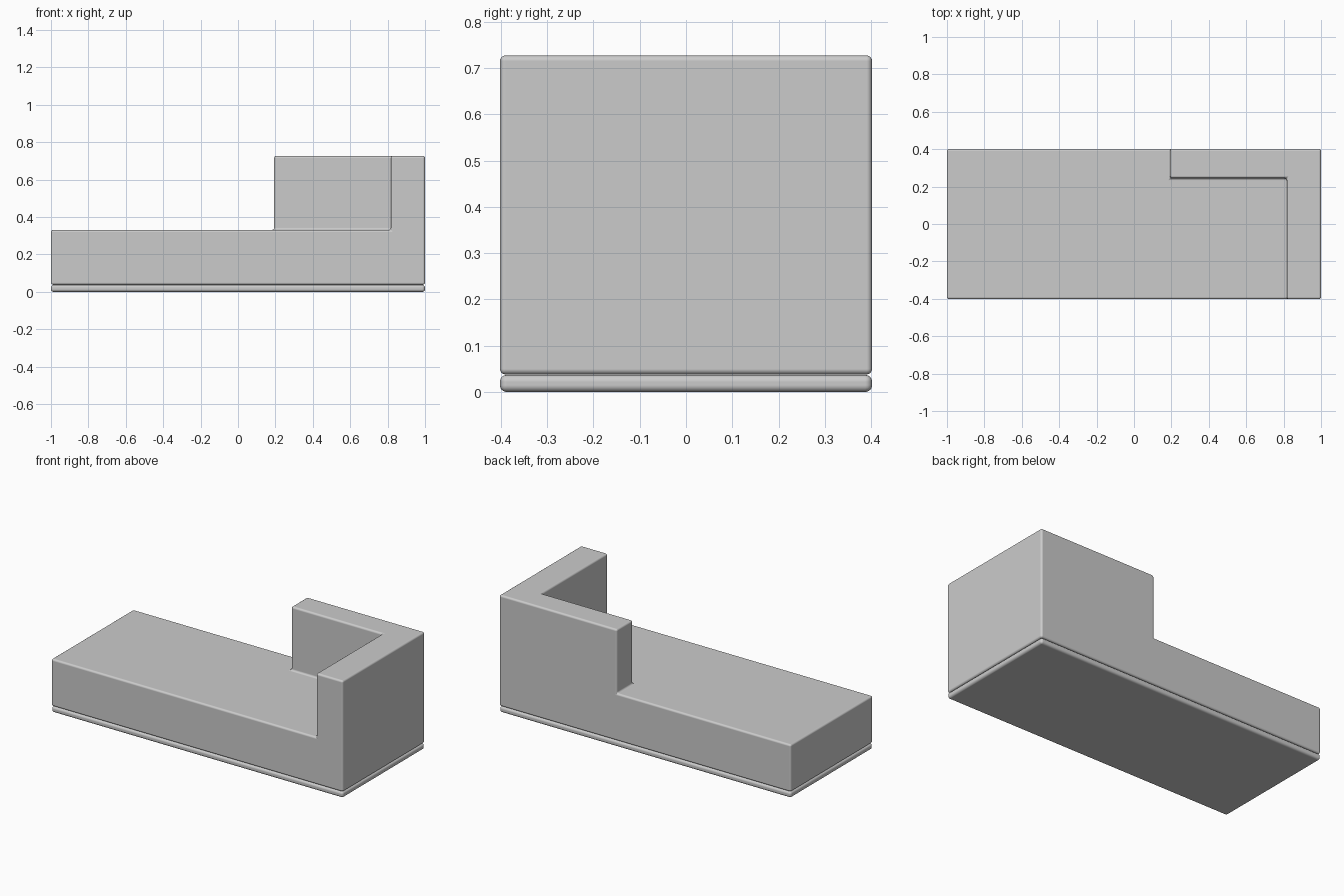
import bpy, bmesh

if "Cube" in bpy.data.objects:
    bpy.data.objects.remove(bpy.data.objects["Cube"])

X = [-1.0, 0.193, 0.817, 1.0]
Y = [-0.402, 0.245, 0.402]
BASE_TOP, SEAT_TOP, BACK_TOP = 0.038, 0.331, 0.727


def extrude_up(bm, faces, height):
    """Extrude faces as a region and return the raised faces."""
    ret = bmesh.ops.extrude_face_region(bm, geom=faces)["geom"]
    verts = [g for g in ret if isinstance(g, bmesh.types.BMVert)]
    bmesh.ops.translate(bm, verts=verts, vec=(0, 0, height))
    return [g for g in ret if isinstance(g, bmesh.types.BMFace)]


def finish(bm, name, radius):
    """Merge flat regions, then make an object with rounded edges."""
    bmesh.ops.dissolve_limit(bm, angle_limit=0.01, verts=bm.verts[:], edges=bm.edges[:])
    bmesh.ops.recalc_face_normals(bm, faces=bm.faces[:])
    mesh = bpy.data.meshes.new(name)
    bm.to_mesh(mesh)
    bm.free()
    obj = bpy.data.objects.new(name, mesh)
    bpy.context.collection.objects.link(obj)
    bevel = obj.modifiers.new("rounded_edges", 'BEVEL')
    bevel.width = radius
    bevel.segments = 4
    bevel.limit_method = 'ANGLE'
    bevel.harden_normals = True
    mesh.shade_smooth()
    return obj


# Sofa body: seat block with an L-shaped back and arm raised from it
bm = bmesh.new()
grid = [[bm.verts.new((x, y, BASE_TOP)) for y in Y] for x in X]
cells = [bm.faces.new((grid[i][j], grid[i + 1][j], grid[i + 1][j + 1], grid[i][j + 1]))
         for i in range(3) for j in range(2)]
top = extrude_up(bm, cells, SEAT_TOP - BASE_TOP)
back_and_arm = []
for f in top:
    c = f.calc_center_median()
    if c.x > X[2] or (c.x > X[1] and c.y > Y[1]):
        back_and_arm.append(f)
raised = extrude_up(bm, back_and_arm, BACK_TOP - SEAT_TOP)
# Remove any leftover faces inside the solid
inner = [f for f in bm.faces if abs(f.normal.z) > 0.9 and
         any(f is not r and (f.calc_center_median().xy - r.calc_center_median().xy).length < 1e-4
             and abs(f.calc_center_median().z - SEAT_TOP) < 1e-4 for r in raised)]
inner += [f for f in cells if f.is_valid and not all(len(e.link_faces) == 2 for e in f.edges)]
bmesh.ops.delete(bm, geom=list(set(inner)), context='FACES')
# Close the underside if the extrusion left it open
holes = [e for e in bm.edges if e.is_boundary]
if holes:
    bmesh.ops.holes_fill(bm, edges=holes, sides=0)
finish(bm, "sofa_body", 0.012)

# Thin base slab under the body
bm = bmesh.new()
bmesh.ops.create_cube(bm, size=1)
for v in bm.verts:
    v.co.x *= 2.0
    v.co.y *= 2 * Y[2]
    v.co.z = (v.co.z + 0.5) * (BASE_TOP - 0.001)
finish(bm, "base_slab", 0.015)
